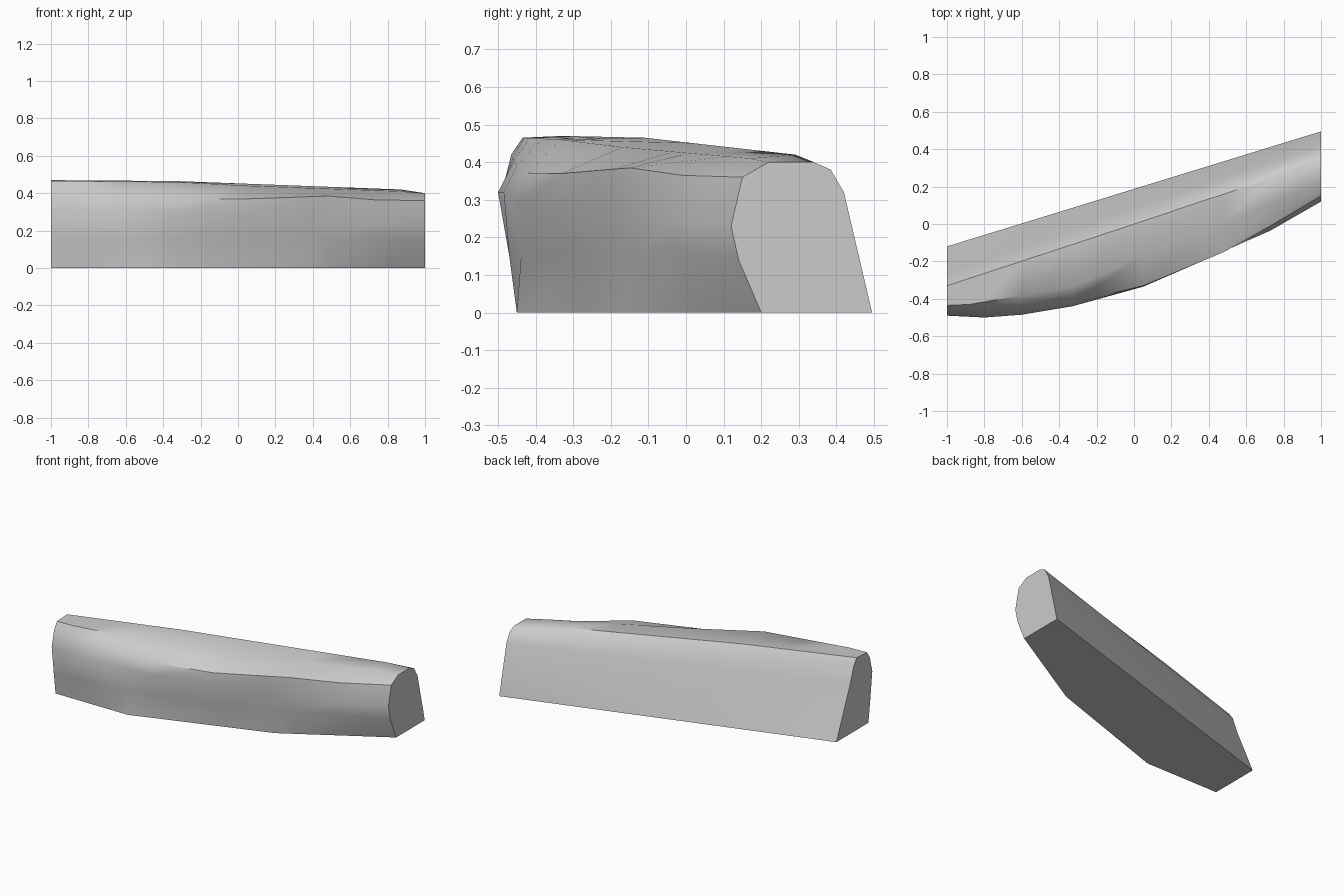
import bpy
import bmesh

# Remove the default cube only
default_cube = bpy.data.objects.get("Cube")
if default_cube:
    bpy.data.objects.remove(default_cube, do_unlink=True)


def make_material(name, colour):
    """Flat material that shows in both the viewport and a render."""
    material = bpy.data.materials.new(name)
    material.use_nodes = True
    material.diffuse_color = colour
    shader = next(n for n in material.node_tree.nodes if n.type == 'BSDF_PRINCIPLED')
    shader.inputs["Base Color"].default_value = colour
    return material


def point_on_rail(rail, x):
    """Point at position x along a rail of (x, y, z) guide points."""
    for start, end in zip(rail, rail[1:]):
        if x <= end[0]:
            blend = (x - start[0]) / (end[0] - start[0])
            return tuple(a + (b - a) * blend for a, b in zip(start, end))
    return rail[-1]


def loft_rails(name, rails, material):
    """Skin the rails into a closed body with flat end caps."""
    stations = sorted({point[0] for rail in rails for point in rail})
    mesh = bpy.data.meshes.new(name)
    bm = bmesh.new()
    rings = [[bm.verts.new(point_on_rail(rail, x)) for rail in rails] for x in stations]
    count = len(rails)
    for ring, following in zip(rings, rings[1:]):
        for i in range(count):
            j = (i + 1) % count
            bm.faces.new((ring[i], ring[j], following[j], following[i]))
    bm.faces.new(rings[0])
    bm.faces.new(rings[-1])
    bmesh.ops.recalc_face_normals(bm, faces=bm.faces)
    bm.to_mesh(mesh)
    bm.free()
    mesh.materials.append(material)
    body = bpy.data.objects.new(name, mesh)
    bpy.context.collection.objects.link(body)
    return body


# Front wall: foot, lower flank, belly and shoulder
front_foot = [(-1, -.45, 0), (-.48, -.45, 0), (.38, -.16, 0), (1, .2, 0)]
lower_flank = [(-1, -.47, .15), (-.6, -.47, .15), (.05, -.3, .15),
               (.38, -.17, .15), (.73, -.03, .17), (1, .14, .14)]
belly = [(-1, -.49, .32), (-.8, -.5, .32), (-.6, -.485, .32), (-.33, -.44, .3),
         (.05, -.335, .29), (.38, -.19, .27), (.73, -.035, .24), (1, .12, .23)]
shoulder = [(-1, -.465, .42), (-.6, -.45, .39), (-.33, -.42, .37), (.05, -.33, .37),
            (.48, -.15, .385), (.73, -.01, .365), (1, .15, .36)]

# Crown: gently falling top between two crests
front_crest = [(-1, -.435, .465), (-.88, -.43, .465), (-.33, -.335, .46),
               (.05, -.17, .44), (.87, .17, .41), (1, .22, .4)]
back_crest = [(-1, -.33, .47), (-.33, -.11, .465), (.87, .29, .42), (1, .34, .4)]

# Back wall: rounded upper edge and straight lean down to the foot
back_round = [(-1, -.3, .43), (1, .385, .38)]
back_flank = [(-1, -.26, .32), (1, .42, .32)]
back_foot = [(-1, -.12, 0), (1, .495, 0)]

# One-piece curved wall body
stone_grey = make_material("stone_grey", (.6, .6, .6, 1))
wall = loft_rails("curved_wall", [front_foot, lower_flank, belly, shoulder, front_crest,
                                  back_crest, back_round, back_flank, back_foot], stone_grey)

# Smooth flanks with crisp ends and base
bpy.ops.object.select_all(action='DESELECT')
wall.select_set(True)
bpy.context.view_layer.objects.active = wall
bpy.ops.object.shade_smooth_by_angle(angle=.8)
